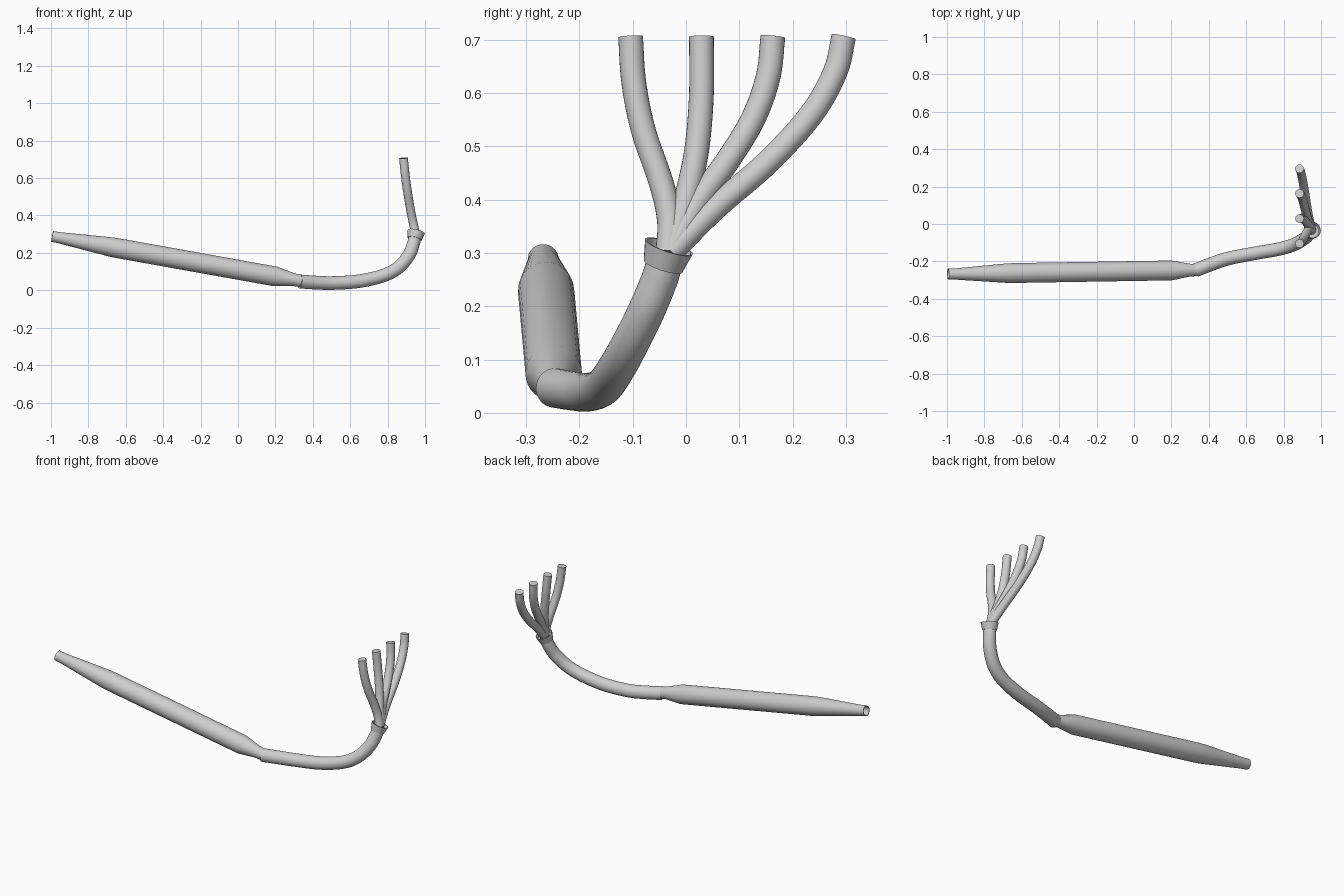
import bpy, bmesh, math
from mathutils import Vector

cube = bpy.data.objects.get("Cube")
if cube:
    bpy.data.objects.remove(cube, do_unlink=True)

steel = bpy.data.materials.new("light grey steel")
steel.use_nodes = True
GREY = (0.62, 0.62, 0.62, 1)
steel.diffuse_color = GREY
steel.node_tree.nodes["Principled BSDF"].inputs["Base Color"].default_value = GREY


def smooth_path(points, steps=6):
    """Catmull-Rom curve through the given points."""
    p = [Vector(v) for v in points]
    p = [2 * p[0] - p[1]] + p + [2 * p[-1] - p[-2]]
    out = []
    for a, b, c, d in zip(p, p[1:], p[2:], p[3:]):
        for i in range(steps):
            t = i / steps
            out.append(0.5 * (2 * b + (c - a) * t + (2 * a - 5 * b + 4 * c - d) * t ** 2
                              + (3 * b - a - 3 * c + d) * t ** 3))
    return out + [p[-2]]


def sweep(name, path, radii, directions=None, sides=32):
    """Round skin along a path; both ends are closed."""
    path = [Vector(v) for v in path]
    last = len(path) - 1
    bm = bmesh.new()
    rings, side = [], None
    for i, (centre, r) in enumerate(zip(path, radii)):
        axis = directions[i] if directions else path[min(i + 1, last)] - path[max(i - 1, 0)]
        axis = axis.normalized()
        if side is None:
            side = axis.orthogonal()
        side = (side - axis * side.dot(axis)).normalized()
        up = axis.cross(side)
        angles = [2 * math.pi * k / sides for k in range(sides)]
        rings.append([bm.verts.new(centre + r * (math.cos(a) * side + math.sin(a) * up))
                      for a in angles])
    for low, high in zip(rings, rings[1:]):
        for k in range(sides):
            n = (k + 1) % sides
            bm.faces.new((low[k], low[n], high[n], high[k]))
    bm.faces.new(rings[0][::-1])
    bm.faces.new(rings[-1])
    bmesh.ops.recalc_face_normals(bm, faces=bm.faces)
    mesh = bpy.data.meshes.new(name)
    bm.to_mesh(mesh)
    bm.free()
    mesh.materials.append(steel)
    obj = bpy.data.objects.new(name, mesh)
    bpy.context.collection.objects.link(obj)
    bpy.ops.object.select_all(action='DESELECT')
    obj.select_set(True)
    bpy.context.view_layer.objects.active = obj
    bpy.ops.object.shade_smooth_by_angle(angle=math.radians(30))
    return obj


# Silencer: hollow tail, long body and tapered neck turned about one sloping axis
tail, neck = Vector((-0.994, -0.268, 0.288)), Vector((0.34, -0.246, 0.049))
profile = [(0.13, 0.025), (0, 0.025), (0, 0.029), (0.03, 0.03), (0.235, 0.052),
           (0.27, 0.053), (0.895, 0.053), (0.97, 0.034), (1, 0.032)]
sweep("silencer", [tail.lerp(neck, t) for t, r in profile], [r for t, r in profile],
      [neck - tail] * len(profile))

# Link pipe bending up from the silencer to the collector
link = smooth_path([(0.33, -0.247, 0.047), (0.42, -0.212, 0.041), (0.51, -0.183, 0.039),
                    (0.65, -0.156, 0.049), (0.78, -0.133, 0.08), (0.86, -0.108, 0.124),
                    (0.915, -0.075, 0.19), (0.938, -0.05, 0.25), (0.946, -0.041, 0.28)])
sweep("link_pipe", link, [0.037 - 0.003 * i / (len(link) - 1) for i in range(len(link))])

# Flared collector cup with a recessed floor
base, rim = Vector((0.944, -0.043, 0.275)), Vector((0.953, -0.032, 0.312))
cup = [(0, 0.038), (1, 0.047), (1, 0.043), (0.6, 0.039)]
sweep("collector", [base.lerp(rim, t) for t, r in cup], [r for t, r in cup],
      [Vector((0.22, 0.3, 0.93))] * len(cup))

# Four header tubes fanning out of the collector, as (y, z) courses
headers = [
    [(-0.034, 0.30), (-0.031, 0.36), (-0.046, 0.43), (-0.08, 0.53), (-0.098, 0.62), (-0.104, 0.706)],
    [(-0.030, 0.30), (-0.015, 0.35), (0.005, 0.42), (0.021, 0.50), (0.029, 0.60), (0.029, 0.706)],
    [(-0.030, 0.30), (0.022, 0.395), (0.076, 0.47), (0.125, 0.55), (0.154, 0.63), (0.163, 0.706)],
    [(-0.030, 0.30), (0.055, 0.385), (0.153, 0.47), (0.235, 0.56), (0.28, 0.64), (0.296, 0.706)],
]


def lean(z):
    """Sideways position of the headers at a height."""
    t = (z - 0.3) / 0.406
    return 0.95 - 0.095 * t + 0.03 * t * t


for number, course in enumerate(headers, 1):
    path = smooth_path([(lean(z), y, z) for y, z in course])
    sweep(f"header_tube_{number}", path, [0.0232] * len(path), sides=24)
